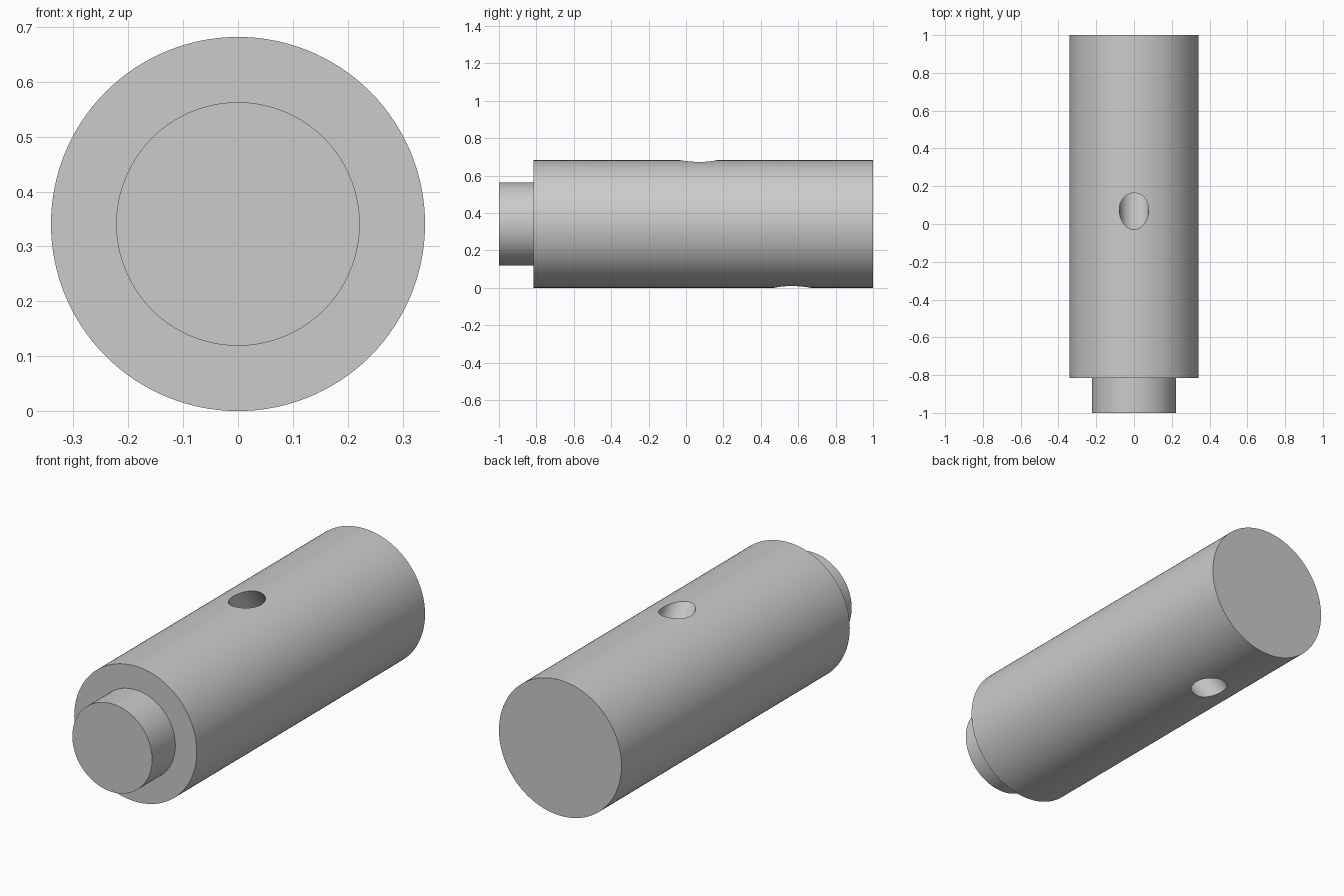
import bpy, bmesh, math
from mathutils import Vector, Matrix

cube = bpy.data.objects.get("Cube")
if cube:
    bpy.data.objects.remove(cube, do_unlink=True)

RADIUS = 0.341
STUD_RADIUS = 0.222
SHOULDER_Y = -0.815
HOLE_RADIUS = 0.078
SEGMENTS = 128

# Single plain metal colour
grey = bpy.data.materials.new("plain_grey")
grey.use_nodes = True
colour = (0.6, 0.6, 0.6, 1)
grey.diffuse_color = colour
grey.node_tree.nodes["Principled BSDF"].inputs["Base Color"].default_value = colour


def add_object(name, bm):
    mesh = bpy.data.meshes.new(name)
    bm.to_mesh(mesh)
    bm.free()
    mesh.materials.append(grey)
    obj = bpy.data.objects.new(name, mesh)
    bpy.context.collection.objects.link(obj)
    return obj


# Stepped pin: profile turned about the long axis
bm = bmesh.new()
profile = [(0, -1), (STUD_RADIUS, -1), (STUD_RADIUS, SHOULDER_Y),
           (RADIUS, SHOULDER_Y), (RADIUS, 1), (0, 1)]
verts = [bm.verts.new((0, y, RADIUS + r)) for r, y in profile]
edges = [bm.edges.new(pair) for pair in zip(verts, verts[1:])]
bmesh.ops.spin(bm, geom=verts + edges, cent=(0, 0, RADIUS), axis=(0, 1, 0),
               angle=math.tau, steps=SEGMENTS)
bmesh.ops.remove_doubles(bm, verts=bm.verts, dist=0.0001)
bmesh.ops.recalc_face_normals(bm, faces=bm.faces)
pin = add_object("stepped_pin", bm)

# Slanted cross hole, entering on top and leaving underneath nearer the back
top = Vector((0, 0.067, 2 * RADIUS))
bottom = Vector((0, 0.57, 0))
slant = (top - bottom).to_track_quat("Z", "Y").to_matrix().to_4x4()
bm = bmesh.new()
bmesh.ops.create_cone(bm, cap_ends=True, segments=64, radius1=HOLE_RADIUS,
                      radius2=HOLE_RADIUS, depth=1.4,
                      matrix=Matrix.Translation((top + bottom) / 2) @ slant)
cutter = add_object("hole_cutter", bm)
cutter.hide_render = True

cut = pin.modifiers.new("cross_hole", "BOOLEAN")
cut.operation = "DIFFERENCE"
cut.solver = "EXACT"
cut.object = cutter

bpy.ops.object.select_all(action="DESELECT")
pin.select_set(True)
bpy.context.view_layer.objects.active = pin
bpy.ops.object.modifier_apply(modifier=cut.name)
bpy.data.objects.remove(cutter, do_unlink=True)
bpy.ops.object.shade_smooth_by_angle(angle=math.radians(30))
